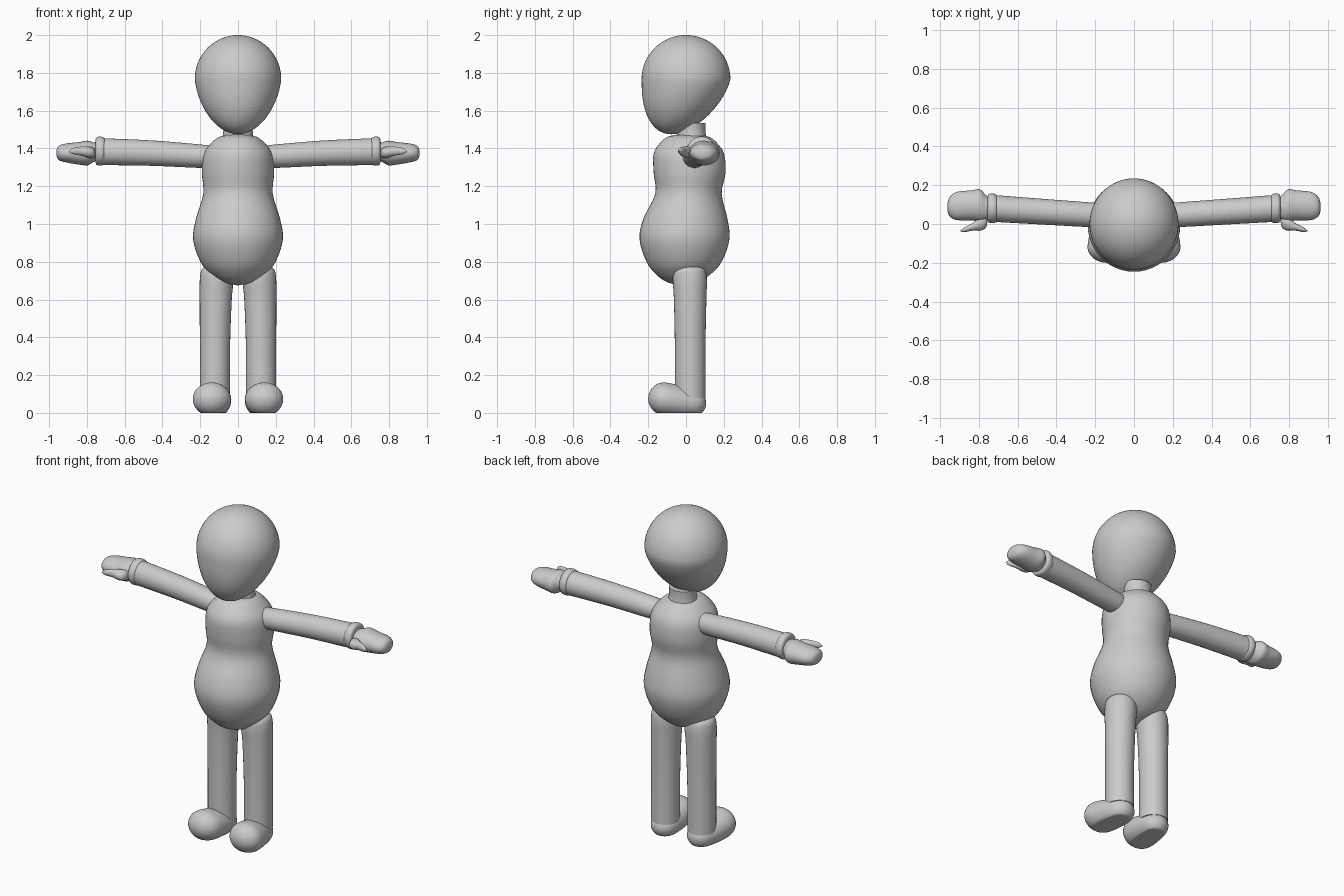
import bpy, bmesh, math
from mathutils import Vector

if "Cube" in bpy.data.objects:
    bpy.data.objects.remove(bpy.data.objects["Cube"], do_unlink=True)

grey = bpy.data.materials.new("light grey")
grey.use_nodes = True
grey.diffuse_color = (0.6, 0.6, 0.6, 1)
grey.node_tree.nodes["Principled BSDF"].inputs["Base Color"].default_value = (0.6, 0.6, 0.6, 1)


def finish(name, bm):
    """Turn a bmesh into a smooth shaded, coloured object."""
    bmesh.ops.recalc_face_normals(bm, faces=bm.faces)
    mesh = bpy.data.meshes.new(name)
    bm.to_mesh(mesh)
    bm.free()
    mesh.materials.append(grey)
    mesh.shade_smooth()
    mesh.set_sharp_from_angle(angle=math.radians(50))
    obj = bpy.data.objects.new(name, mesh)
    bpy.context.collection.objects.link(obj)
    return obj


def spline(rows, steps):
    """Smooth Catmull-Rom interpolation through rows of numbers."""
    pts = [Vector(r) for r in rows]
    pts = [pts[0]] + pts + [pts[-1]]
    out = []
    for a, b, c, d in zip(pts, pts[1:], pts[2:], pts[3:]):
        for i in range(steps):
            t = i / steps
            out.append(0.5 * (2 * b + (c - a) * t + (2 * a - 5 * b + 4 * c - d) * t * t
                              + (3 * b - a - 3 * c + d) * t ** 3))
    return out + [pts[-1]]


def loft(name, axis, rows, side=1, steps=4, sides=32):
    """Skin ellipses; each row is x, y, z, and two radii across the axis."""
    bm = bmesh.new()
    rings = []
    for x, y, z, ra, rb in spline(rows, steps):
        ring = []
        for k in range(sides):
            a = 2 * math.pi * k / sides
            u, v = max(ra, 0.001) * math.cos(a), max(rb, 0.001) * math.sin(a)
            p = (x + u, y + v, z) if axis == "z" else (x, y + u, z + v)
            ring.append(bm.verts.new((p[0] * side, p[1], p[2])))
        rings.append(ring)
    for lo, hi in zip(rings, rings[1:]):
        for k in range(sides):
            n = (k + 1) % sides
            bm.faces.new((lo[k], lo[n], hi[n], hi[k]))
    bm.faces.new(rings[0])
    bm.faces.new(rings[-1])
    return finish(name, bm)


# Head: a ball whose lower half narrows and leans towards the chin
bm = bmesh.new()
bmesh.ops.create_uvsphere(bm, u_segments=64, v_segments=40, radius=1)
for v in bm.verts:
    t = max(0, -v.co.z)
    taper = 1 - 0.13 * t
    v.co = (v.co.x * 0.229 * taper,
            v.co.y * 0.235 * taper - 0.077 * t ** 1.3,
            1.767 + v.co.z * (0.292 if t else 0.233))
head = finish("head", bm)
shell = head.modifiers.new("shell", "SOLIDIFY")
shell.thickness = 0.004

# Eye and mouth openings through the hollow head
cutters = []
for x, z, rx, rz in ((-0.08, 1.76, 0.075, 0.077), (0.08, 1.76, 0.072, 0.077),
                     (0, 1.63, 0.072, 0.042)):
    bm = bmesh.new()
    bmesh.ops.create_cone(bm, cap_ends=True, segments=40, radius1=1, radius2=1, depth=0.4)
    for v in bm.verts:
        v.co = (x + v.co.x * rx, v.co.z - 0.25, z + v.co.y * rz)
    cutter = finish("opening_cutter", bm)
    cutter.hide_render = True
    cutters.append(cutter)
    cut = head.modifiers.new("opening", "BOOLEAN")
    cut.operation = "DIFFERENCE"
    cut.solver = "EXACT"
    cut.object = cutter
graph = bpy.context.evaluated_depsgraph_get()
carved = bpy.data.meshes.new_from_object(head.evaluated_get(graph))
head.modifiers.clear()
head.data = carved
carved.set_sharp_from_angle(angle=math.radians(50))
for cutter in cutters:
    bpy.data.objects.remove(cutter, do_unlink=True)

# Neck and pear-shaped body
loft("neck", "z", [(0, 0.03, 1.44, 0.085, 0.08), (0, 0.03, 1.49, 0.078, 0.073),
                   (0, 0.03, 1.535, 0.08, 0.073)])
loft("body", "z", [
    (0, -0.02, 0.675, 0, 0), (0, -0.02, 0.69, 0.075, 0.075),
    (0, -0.015, 0.73, 0.14, 0.14), (0, -0.01, 0.8, 0.199, 0.199),
    (0, -0.008, 0.92, 0.238, 0.238), (0, -0.003, 1.03, 0.222, 0.222),
    (0, 0.013, 1.16, 0.184, 0.176), (0, 0.019, 1.27, 0.191, 0.19),
    (0, 0.015, 1.37, 0.182, 0.187), (0, 0.013, 1.43, 0.14, 0.15),
    (0, 0.012, 1.465, 0.09, 0.1), (0, 0.012, 1.48, 0, 0)], sides=48)

for side, label in ((1, "left"), (-1, "right")):
    # Leg
    loft(label + "_leg", "z", [
        (0.122, 0.022, 0.08, 0.08, 0.081), (0.122, 0.022, 0.35, 0.08, 0.081),
        (0.118, 0.022, 0.6, 0.085, 0.086), (0.112, 0.02, 0.72, 0.089, 0.09),
        (0.112, 0.02, 0.77, 0.07, 0.07), (0.112, 0.02, 0.79, 0, 0)], side)

    # Shoe: a stretched ball, big at the toe, flattened under the sole
    bm = bmesh.new()
    bmesh.ops.create_uvsphere(bm, u_segments=40, v_segments=28, radius=1)
    for v in bm.verts:
        x, y, z = v.co
        toe = 1 / (1 + math.exp(9 * y))
        v.co = (side * (0.122 + 0.018 * toe + x * (0.082 + 0.025 * toe)),
                0.02 - 0.12 * toe + y * (0.087 + 0.013 * toe),
                max(0, 0.05 + 0.025 * toe + z * (0.075 + 0.018 * toe)))
    bmesh.ops.dissolve_degenerate(bm, dist=0.0001, edges=bm.edges)
    finish(label + "_shoe", bm)

    # Arm, cuff, mitten hand and thumb
    loft(label + "_arm", "x", [
        (0.12, 0.043, 1.356, 0.055, 0.055), (0.2, 0.046, 1.359, 0.063, 0.062),
        (0.45, 0.062, 1.375, 0.066, 0.067), (0.72, 0.08, 1.383, 0.069, 0.071)], side)
    loft(label + "_cuff", "x", [
        (0.705, 0.08, 1.386, 0.055, 0.055), (0.71, 0.08, 1.386, 0.071, 0.071),
        (0.73, 0.081, 1.386, 0.077, 0.077), (0.75, 0.081, 1.386, 0.071, 0.071),
        (0.756, 0.081, 1.386, 0.045, 0.045)], side)
    loft(label + "_hand", "x", [
        (0.74, 0.083, 1.382, 0.048, 0.048), (0.765, 0.085, 1.38, 0.066, 0.052),
        (0.795, 0.096, 1.376, 0.083, 0.065), (0.84, 0.096, 1.374, 0.077, 0.06),
        (0.91, 0.093, 1.376, 0.073, 0.05), (0.945, 0.09, 1.376, 0.055, 0.04),
        (0.958, 0.088, 1.376, 0.032, 0.024), (0.962, 0.088, 1.376, 0, 0)], side)
    loft(label + "_thumb", "x", [
        (0.752, 0.03, 1.375, 0, 0), (0.762, 0.018, 1.376, 0.035, 0.024),
        (0.79, 0.004, 1.38, 0.038, 0.03), (0.83, -0.014, 1.386, 0.02, 0.024),
        (0.875, -0.03, 1.386, 0.012, 0.016), (0.896, -0.036, 1.384, 0, 0)], side, sides=20)
